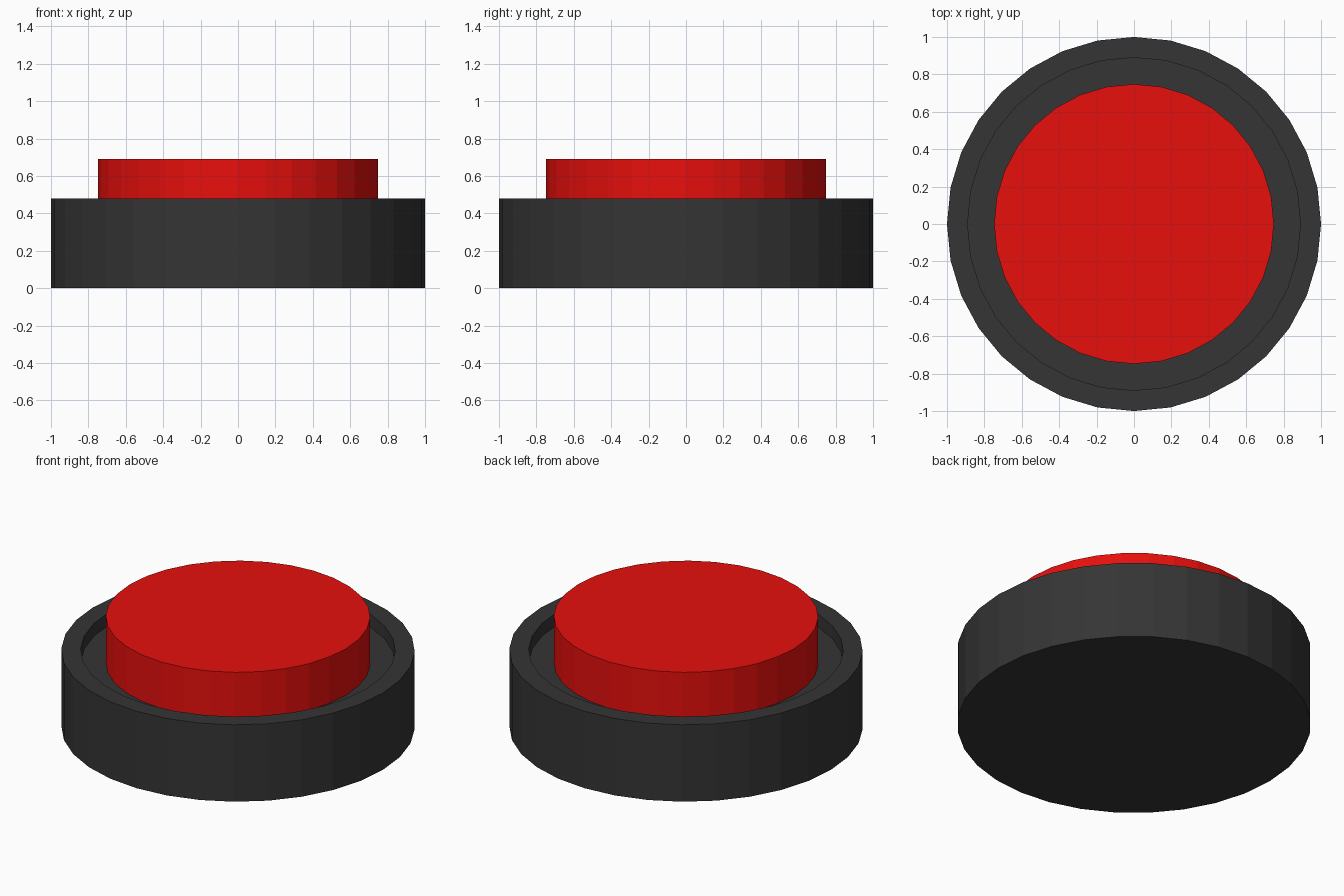
import bpy, bmesh, math

if "Cube" in bpy.data.objects:
    bpy.data.objects.remove(bpy.data.objects["Cube"])

SIDES = 32


def paint(obj, name, color):
    mat = bpy.data.materials.new(name)
    mat.diffuse_color = color
    mat.use_nodes = True
    mat.node_tree.nodes["Principled BSDF"].inputs["Base Color"].default_value = mat.diffuse_color
    obj.data.materials.append(mat)


def turned(name, profile):
    """Closed solid of revolution from (radius, z) rings, capped at both ends."""
    bm = bmesh.new()
    rings = []
    for r, z in profile:
        rings.append([bm.verts.new((r * math.cos(2 * math.pi * i / SIDES),
                                    r * math.sin(2 * math.pi * i / SIDES), z))
                      for i in range(SIDES)])
    for a, b in zip(rings, rings[1:]):
        for i in range(SIDES):
            j = (i + 1) % SIDES
            bm.faces.new((a[i], a[j], b[j], b[i]))
    bm.faces.new(rings[0][::-1])
    bm.faces.new(rings[-1])
    mesh = bpy.data.meshes.new(name)
    bm.to_mesh(mesh)
    bm.free()
    obj = bpy.data.objects.new(name, mesh)
    bpy.context.collection.objects.link(obj)
    return obj


# Dark housing with a raised rim around a shallow recess
housing = turned("housing", [(1, 0), (1, 0.48), (0.89, 0.48), (0.89, 0.40)])
paint(housing, "dark_grey", (0.035, 0.035, 0.035, 1))

# Red push cap standing on the recess floor
cap = turned("push_cap", [(0.748, 0.40), (0.748, 0.69)])
paint(cap, "red", (0.8, 0.005, 0.004, 1))
